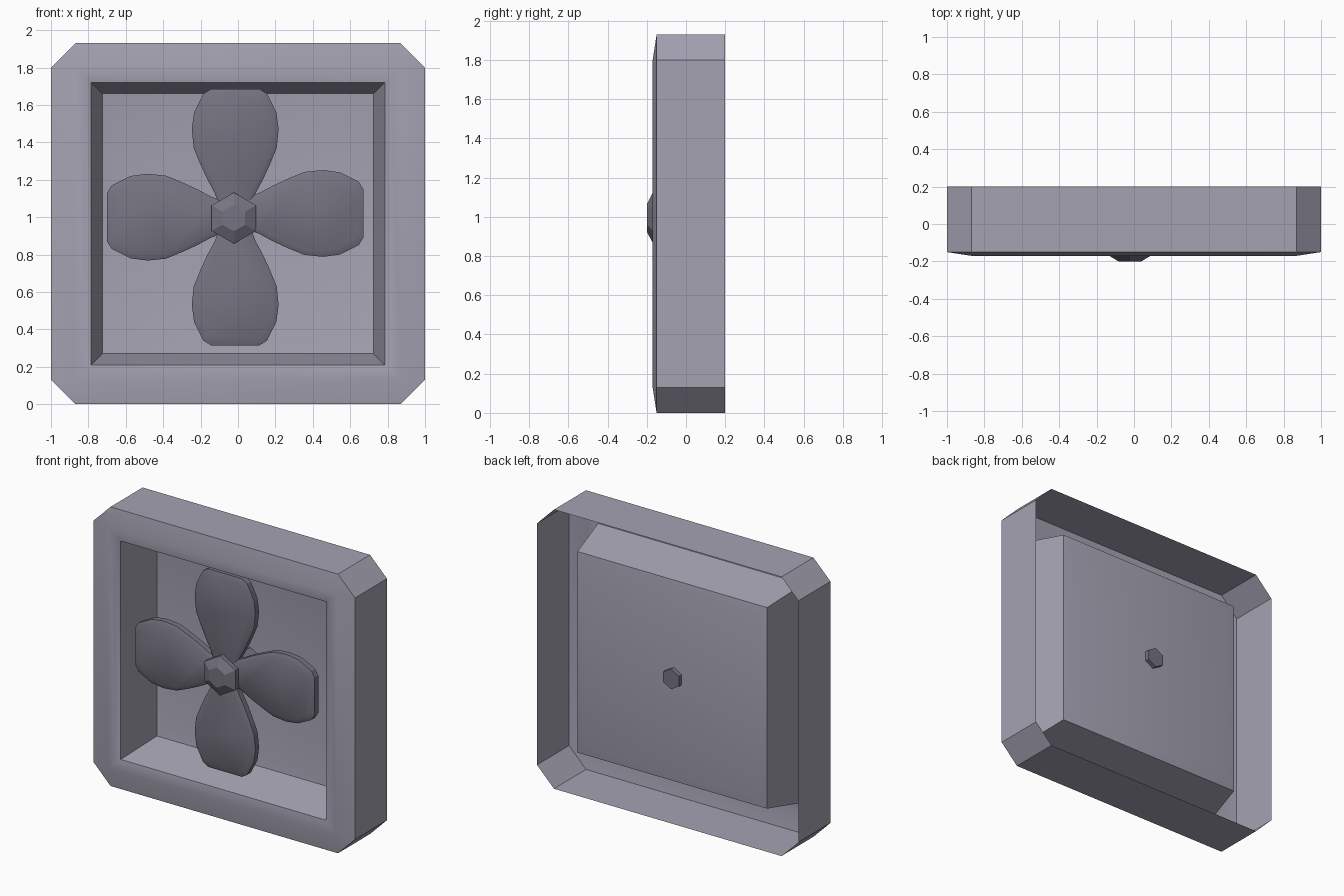
import bpy, bmesh, math
from mathutils import Matrix, Vector

cube = bpy.data.objects.get("Cube")
if cube:
    bpy.data.objects.remove(cube, do_unlink=True)

MID_Z = 0.965                      # middle of the housing
HUB = Vector((-0.015, 0, 1.0))     # fan axis


def material(name, rgb):
    m = bpy.data.materials.new(name)
    m.use_nodes = True
    m.diffuse_color = (*rgb, 1)
    m.node_tree.nodes["Principled BSDF"].inputs["Base Color"].default_value = (*rgb, 1)
    return m


light_metal = material("light grey metal", (0.38, 0.365, 0.45))
dark_metal = material("dark grey metal", (0.18, 0.172, 0.216))


def finish(name, bm, mat, angle=30):
    me = bpy.data.meshes.new(name)
    bm.to_mesh(me)
    bm.free()
    ob = bpy.data.objects.new(name, me)
    bpy.context.collection.objects.link(ob)
    me.materials.append(mat)
    bpy.ops.object.select_all(action="DESELECT")
    ob.select_set(True)
    bpy.context.view_layer.objects.active = ob
    bpy.ops.object.shade_smooth_by_angle(angle=math.radians(angle))
    return ob


def loft(bm, rings):
    """Bridge equal rings of points in order; return the vertex rings."""
    loops = [[bm.verts.new(p) for p in r] for r in rings]
    for a, b in zip(loops, loops[1:]):
        for i in range(len(a)):
            j = (i + 1) % len(a)
            bm.faces.new((a[i], a[j], b[j], b[i]))
    return loops


def frame_ring(hx, hz, cut, y):
    """Rectangle with cut corners, eight points."""
    pts = []
    for sx, sz in ((1, 1), (-1, 1), (-1, -1), (1, -1)):
        pair = [(sx * hx, y, MID_Z + sz * (hz - cut)),
                (sx * (hx - cut), y, MID_Z + sz * hz)]
        pts += pair if sx * sz > 0 else pair[::-1]
    return pts


# Housing: thin open-backed sheet with a pressed-in pan
bm = bmesh.new()
loops = loft(bm, [
    frame_ring(1.0, 0.965, 0.13, 0.2),
    frame_ring(1.0, 0.965, 0.13, -0.15),
    frame_ring(0.87, 0.835, 0, -0.17),
    frame_ring(0.82, 0.79, 0, -0.17),
    frame_ring(0.785, 0.755, 0, -0.16),
    frame_ring(0.725, 0.695, 0, 0.15),
    frame_ring(0.66, 0.63, 0, 0.165),
])
floor = bm.faces.new(loops[-1])
bmesh.ops.remove_doubles(bm, verts=bm.verts, dist=0.0005)
bmesh.ops.recalc_face_normals(bm, faces=bm.faces)
bm.normal_update()
floor = max(bm.faces, key=lambda f: f.calc_center_median().y)
if floor.normal.y > 0:
    bmesh.ops.reverse_faces(bm, faces=bm.faces)
finish("housing", bm, light_metal)


# Fan blades: petal outline, radius and half width
PETAL = [(0.05, 0.08), (0.13, 0.11), (0.20, 0.148), (0.28, 0.185), (0.37, 0.222),
         (0.47, 0.232), (0.56, 0.22), (0.66, 0.17), (0.685, 0.13)]
NAMES = ("top_blade", "left_blade", "bottom_blade", "right_blade")


def petal_ring(inset, y):
    side = [(max(w - inset, 0.02), r - inset * (r > 0.6)) for r, w in PETAL]
    outline = side + [(-w, r) for w, r in reversed(side)]
    return [(x, y, z) for x, z in outline]


for i, name in enumerate(NAMES):
    bm = bmesh.new()
    loops = loft(bm, [petal_ring(0, -0.08), petal_ring(0, -0.12), petal_ring(0.03, -0.135)])
    bm.faces.new(loops[0])
    bm.faces.new(loops[-1])
    bmesh.ops.recalc_face_normals(bm, faces=bm.faces)
    turn = Matrix.Rotation(i * math.pi / 2, 4, "Y")
    lift = Vector((0, 0, 0.02 if i == 1 else 0))
    bm.transform(Matrix.Translation(HUB + lift) @ turn)
    finish(name, bm, dark_metal)


# Hexagonal hub cap and axle
def hex_part(name, steps):
    bm = bmesh.new()
    rings = [[(HUB.x - 0.007 + r * math.sin(k * math.pi / 3), y,
               HUB.z - 0.005 + r * math.cos(k * math.pi / 3)) for k in range(6)]
             for r, y in steps]
    loops = loft(bm, rings)
    bm.faces.new(loops[0])
    bm.faces.new(loops[-1])
    bmesh.ops.recalc_face_normals(bm, faces=bm.faces)
    finish(name, bm, dark_metal, 15)


hex_part("hub_cap", [(0.137, -0.1), (0.137, -0.165), (0.07, -0.2)])
hex_part("axle", [(0.07, -0.11), (0.07, 0.195)])
